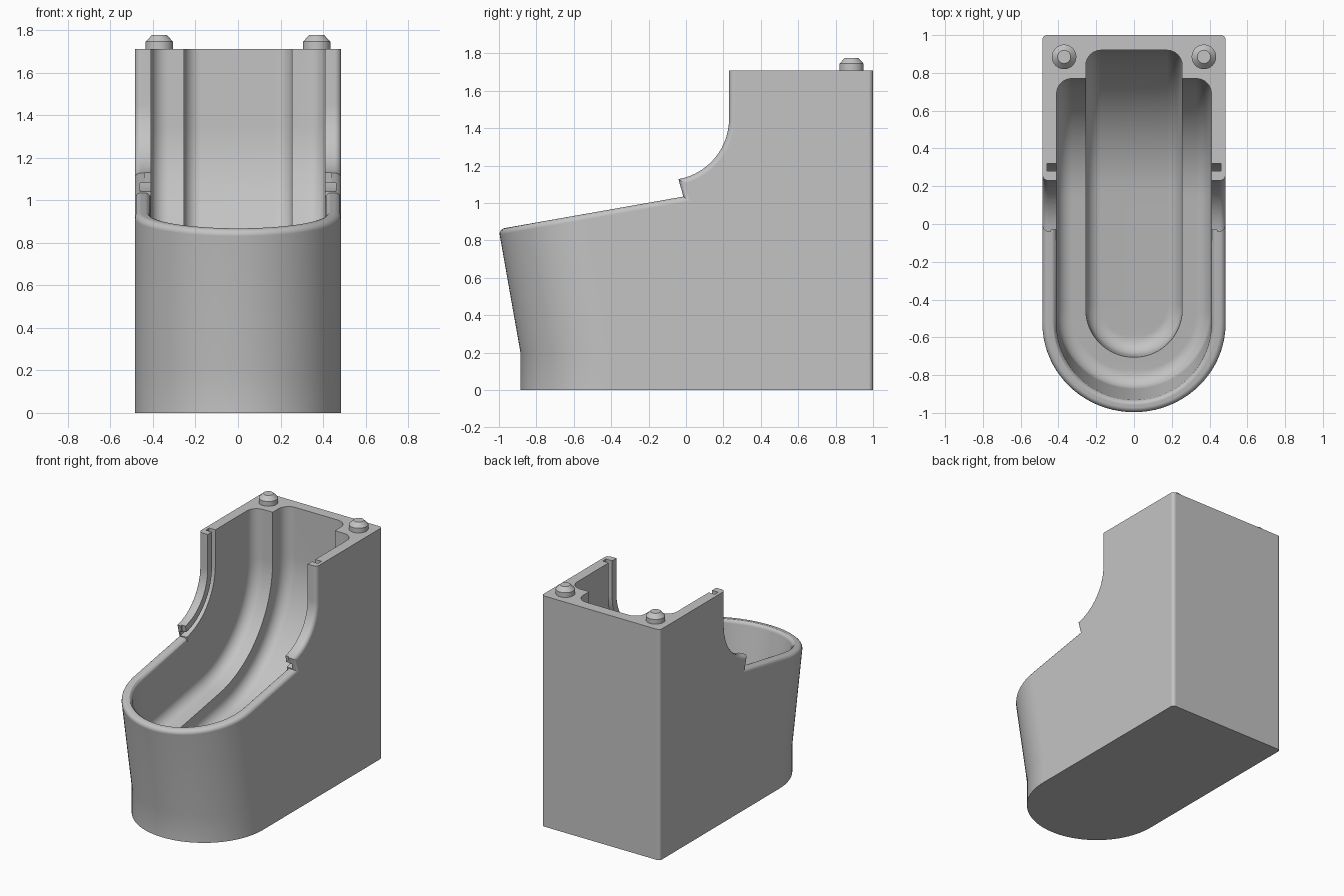
import bpy, bmesh
from math import sin, cos, pi, radians

if "Cube" in bpy.data.objects:
    bpy.data.objects.remove(bpy.data.objects["Cube"], do_unlink=True)

TILT = radians(10)          # slope shared by floor, rim and front wall
SLOPE = sin(TILT) / cos(TILT)
HALF = 0.485                # half width of the body
TOP = 1.71
EDGE_Y, EDGE_Z, EDGE_R = -0.097, 1.45, 0.327   # curved front edge of the side walls

grey = bpy.data.materials.new("plain grey plastic")
grey.use_nodes = True
grey.diffuse_color = (0.55, 0.55, 0.55, 1)
grey.node_tree.nodes["Principled BSDF"].inputs["Base Color"].default_value = (0.55, 0.55, 0.55, 1)


def finish(name, bm):
    bmesh.ops.remove_doubles(bm, verts=bm.verts, dist=1e-5)
    bmesh.ops.recalc_face_normals(bm, faces=bm.faces)
    mesh = bpy.data.meshes.new(name)
    bm.to_mesh(mesh)
    bm.free()
    mesh.materials.append(grey)
    obj = bpy.data.objects.new(name, mesh)
    bpy.context.collection.objects.link(obj)
    return obj


def loft(name, rings):
    """Skin closed rings of equal length and cap both ends."""
    bm = bmesh.new()
    loops = [[bm.verts.new(p) for p in ring] for ring in rings]
    n = len(loops[0])
    for a, b in zip(loops, loops[1:]):
        for i in range(n):
            j = (i + 1) % n
            bm.faces.new((a[i], a[j], b[j], b[i]))
    bm.faces.new(loops[0])
    bm.faces.new(loops[-1])
    return finish(name, bm)


def prism(name, outline, x0, x1):
    return loft(name, [[(x, y, z) for y, z in outline] for x in (x0, x1)])


def boolean(obj, cutter, operation):
    cutter.hide_render = True
    mod = obj.modifiers.new("cut", 'BOOLEAN')
    mod.operation, mod.solver, mod.object = operation, 'EXACT', cutter
    bpy.context.view_layer.update()
    deps = bpy.context.evaluated_depsgraph_get()
    mesh = bpy.data.meshes.new_from_object(obj.evaluated_get(deps))
    obj.modifiers.clear()
    obj.data = mesh
    bpy.data.objects.remove(cutter, do_unlink=True)


def arc(radius, steps=14):
    """Side-wall edge curve, from its low front end up to vertical."""
    angles = [radians(-80 + 80 * i / steps) for i in range(steps + 1)]
    return [(EDGE_Y + radius * cos(a), EDGE_Z + radius * sin(a)) for a in angles]


# Outer body: rounded front, small back corners, leaning front wall
def body_ring(z, centre_y):
    r = 0.025
    ring = [(HALF - r + r * cos(a), 1 - r + r * sin(a), z)
            for a in (pi / 2 - i * pi / 10 for i in range(6))]
    ring += [(HALF * cos(a), centre_y - HALF * sin(a), z)
             for a in (i * pi / 40 for i in range(41))]
    ring += [(-HALF + r - r * cos(a), 1 - r + r * sin(a), z)
             for a in (i * pi / 10 for i in range(6))]
    return ring


body = loft("bin_body", [body_ring(0, -0.4), body_ring(0.2, -0.4),
                         body_ring(1.9, -0.4 - SLOPE * 1.7)])

# Side silhouette: sloping rim, lip, curved edge, tall back
rim_z = 1.037
silhouette = [(-1.6, -0.5), (-1.6, rim_z - 1.6 * SLOPE), (-0.015, rim_z - 0.015 * SLOPE)]
silhouette += arc(EDGE_R) + [(0.23, TOP), (1.3, TOP), (1.3, -0.5)]
boolean(body, prism("silhouette", silhouette, -1, 1), 'INTERSECT')

# Round the outer rim and wall edges
bm = bmesh.new()
bm.from_mesh(body.data)
bmesh.ops.remove_doubles(bm, verts=bm.verts, dist=1e-5)
edges = []
for e in bm.edges:
    a, b = (v.co for v in e.verts)
    across = abs(a.x - b.x) > 0.5
    on_top = min(a.z, b.z) > TOP - 0.01
    if len(e.link_faces) == 2 and min(a.z, b.z) > 0.7 and not across and not on_top \
            and e.calc_face_angle() > 0.7:
        edges.append(e)
bmesh.ops.bevel(bm, geom=edges, offset=0.03, offset_type='OFFSET', segments=4,
                profile=0.5, affect='EDGES', clamp_overlap=False)
bm.to_mesh(body.data)
bm.free()


# Scoop cutter: a round-bottomed channel bent along the back and floor
def scoop(name, half, depth, height, flare):
    cy, cz, radius = 0.02, 1.345, 0.75
    down = (-cos(TILT), -sin(TILT))
    stations = [(cy + radius, 1.9, 0.0, 0.0, 1.0, 0)]
    for i in range(25):
        a = radians(-80 * i / 24)
        stations.append((cy + radius * cos(a), cz + radius * sin(a), a, 0, 1, 0))
    by, bz, a = stations[-1][:3]
    for t, lip in ((0.086, 0), (0.088, 1), (0.614, 1)):
        stations.append((by + t * down[0], bz + t * down[1], a, 0, 1, lip))
    by, bz = stations[-1][:2]
    for i in range(1, 21):
        q = i * pi / 40
        stations.append((by, bz, a, sin(q), max(cos(q), 0), 1))

    fillet = 0.08
    section = [(flare, height)]
    if flare:
        section += [(flare * (1 - cos(q)), 0.4215 + flare * sin(q))
                    for q in (pi / 2, pi / 3, pi / 6, 0)]
    section += [(-fillet * (1 - cos(q)), -depth + fillet * (1 - sin(q)))
                for q in (i * pi / 12 for i in range(7))]

    rings = []
    for y, z, a, along, wide, lip in stations:
        side = []
        for out, n in section:
            reach = half + (out if out < 0 else out * lip)
            side.append((reach * wide,
                         y - n * cos(a) + along * reach * down[0],
                         z - n * sin(a) + along * reach * down[1]))
        rings.append(side + [(-p[0], p[1], p[2]) for p in reversed(side)])

    # Skin the sections, skipping faces that collapse at the rounded end
    bm = bmesh.new()
    loops = [[bm.verts.new(p) for p in ring] for ring in rings]
    n = len(loops[0])
    for r, s in zip(loops, loops[1:]):
        for i in range(n):
            j = (i + 1) % n
            bm.faces.new((r[i], r[j], s[j], s[i]))
    bm.faces.new(loops[0])
    bmesh.ops.remove_doubles(bm, verts=bm.verts, dist=1e-5)
    bmesh.ops.dissolve_degenerate(bm, dist=1e-6, edges=bm.edges)
    return finish(name, bm)


boolean(body, scoop("wide_scoop", 0.41, 0, 0.6, 0.03), 'DIFFERENCE')
boolean(body, scoop("narrow_scoop", 0.255, 0.15, 0.1, 0), 'DIFFERENCE')

# Cover slots inside both side walls, following the curved edge
near, far = arc(EDGE_R + 0.05), arc(EDGE_R + 0.09)
ahead = [(y - 0.07 * cos(TILT), z - 0.07 * sin(TILT)) for y, z in (near[0], far[0])]
slot = [ahead[0]] + near + [(near[-1][0], 1.9), (far[-1][0], 1.9)] + far[::-1] + [ahead[1]]
for s in (-1, 1):
    boolean(body, prism("slot", slot, s * 0.39, s * 0.46), 'DIFFERENCE')

# Locating pegs on the back corners
pegs = []
for side, x in (("left", 0.37), ("right", -0.37)):
    rings = [[(x + r * cos(i * pi / 16), 0.885 + r * sin(i * pi / 16), z) for i in range(32)]
             for r, z in ((0.065, TOP - 0.01), (0.065, 1.745), (0.035, 1.776))]
    pegs.append(loft(side + "_peg", rings))

# Smooth shading with crisp edges
bpy.ops.object.select_all(action='DESELECT')
for obj in [body] + pegs:
    obj.select_set(True)
bpy.context.view_layer.objects.active = body
bpy.ops.object.shade_smooth_by_angle(angle=radians(30))
weighted = body.modifiers.new("even_normals", 'WEIGHTED_NORMAL')
weighted.keep_sharp = True
